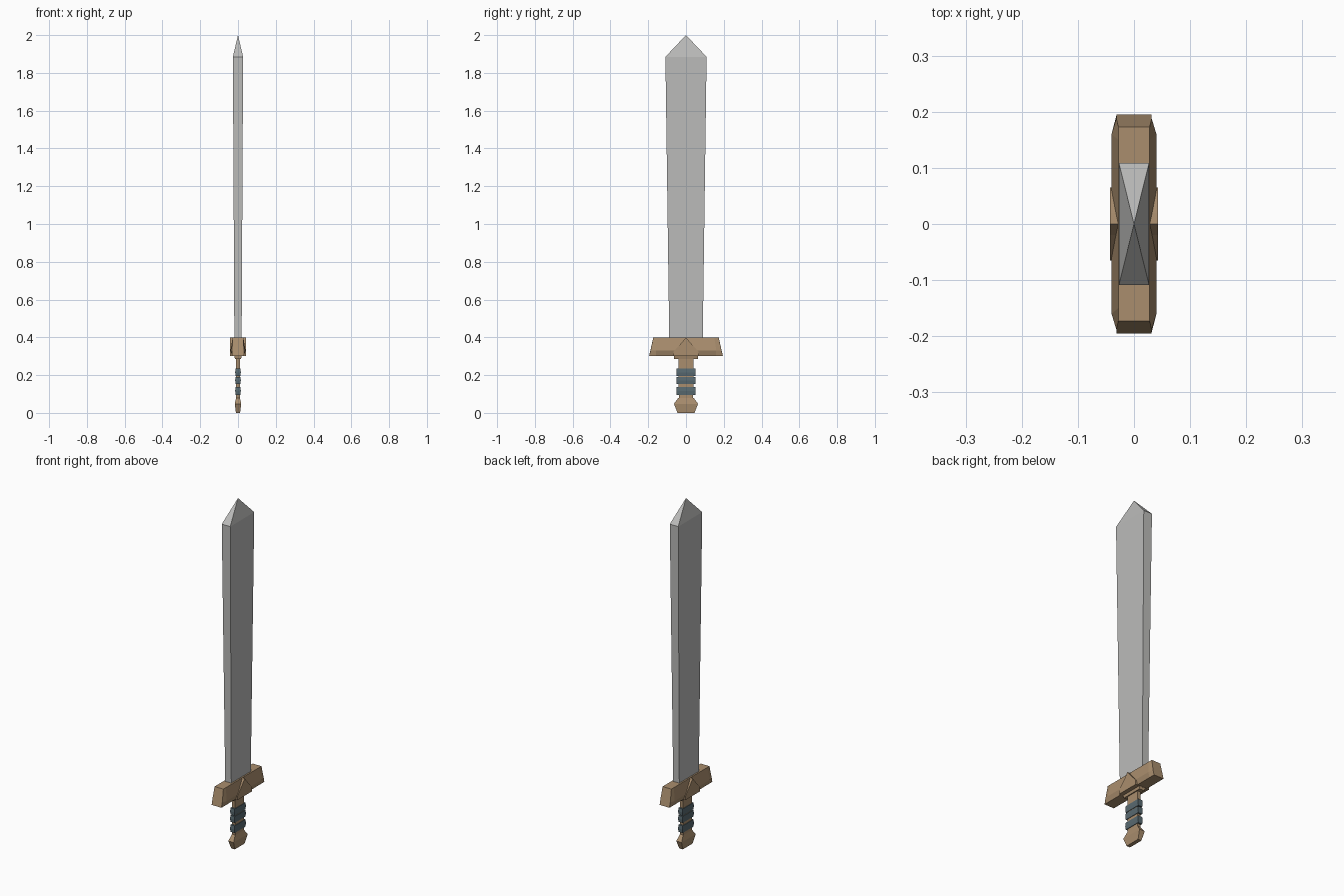
import bpy, bmesh

if "Cube" in bpy.data.objects:
    bpy.data.objects.remove(bpy.data.objects["Cube"])


def material(name, rgb):
    m = bpy.data.materials.new(name)
    m.diffuse_color = (*rgb, 1)
    m.use_nodes = True
    m.node_tree.nodes["Principled BSDF"].inputs["Base Color"].default_value = m.diffuse_color
    return m


STEEL = material("steel grey", (0.50, 0.50, 0.49))
BRONZE = material("tan bronze", (0.40, 0.27, 0.155))
LEATHER = material("slate leather", (0.10, 0.145, 0.165))


def loft(name, rings, mat, tip=None):
    """Skin a list of closed point rings, capped flat or drawn to a point."""
    bm = bmesh.new()
    loops = [[bm.verts.new(p) for p in ring] for ring in rings]
    n = len(loops[0])
    for a, b in zip(loops, loops[1:]):
        for i in range(n):
            j = (i + 1) % n
            bm.faces.new((a[i], a[j], b[j], b[i]))
    bm.faces.new(loops[0][::-1])
    if tip:
        t = bm.verts.new(tip)
        for i in range(n):
            bm.faces.new((loops[-1][i], loops[-1][(i + 1) % n], t))
    else:
        bm.faces.new(loops[-1])
    bmesh.ops.recalc_face_normals(bm, faces=bm.faces)
    mesh = bpy.data.meshes.new(name)
    bm.to_mesh(mesh)
    bm.free()
    mesh.materials.append(mat)
    obj = bpy.data.objects.new(name, mesh)
    bpy.context.collection.objects.link(obj)
    return obj


def rect(hx, hy, z):
    return [(-hx, -hy, z), (hx, -hy, z), (hx, hy, z), (-hx, hy, z)]


# Blade: flares slightly upward, ends in a four-sided point
loft("blade", [rect(0.019, 0.088, 0.35), rect(0.027, 0.109, 1.885)], STEEL, (0, 0, 2))


# Crossguard: hexagonal section along y, slanted ends narrowing
def guard_ring(y_low, y_mid, y_top, hx):
    return [(-0.031, y_low, 0.302), (0.031, y_low, 0.302), (hx, y_mid, 0.33),
            (0.028, y_top, 0.40), (-0.028, y_top, 0.40), (-hx, y_mid, 0.33)]


half = [(0.195, 0.188, 0.173, 0.0315), (0.16, 0.16, 0.15, 0.04)]
rings = [guard_ring(-a, -b, -c, h) for a, b, c, h in half]
rings += [guard_ring(*r) for r in reversed(half)]
loft("crossguard", rings, BRONZE)

# Gabled block at the middle of the guard, peaking on both faces
gable = [(-0.065, 0.30), (0.065, 0.30), (0.065, 0.325), (0.02, 0.375),
         (0, 0.40), (-0.02, 0.375), (-0.065, 0.325)]
loft("guard_centre", [[(x, y, z) for y, z in gable] for x in (-0.043, 0.043)], BRONZE)

# Collar under the guard
loft("collar", [rect(0.016, 0.062, 0.285), rect(0.020, 0.065, 0.304)], BRONZE)

# Grip
loft("grip", [rect(0.010, 0.038, 0.06), rect(0.010, 0.040, 0.29)], BRONZE)

# Leather wraps around the grip
for i, (z0, z1) in enumerate([(0.096, 0.137), (0.154, 0.191), (0.196, 0.234)]):
    zm = (z0 + z1) / 2
    loft(f"wrap_{i + 1}", [rect(0.013, 0.049, z0), rect(0.015, 0.051, zm),
                           rect(0.013, 0.049, z1)], LEATHER)

# Pommel: faceted, widest near the top
loft("pommel", [rect(0.011, 0.045, 0), rect(0.017, 0.064, 0.048),
                rect(0.010, 0.040, 0.08)], BRONZE)
